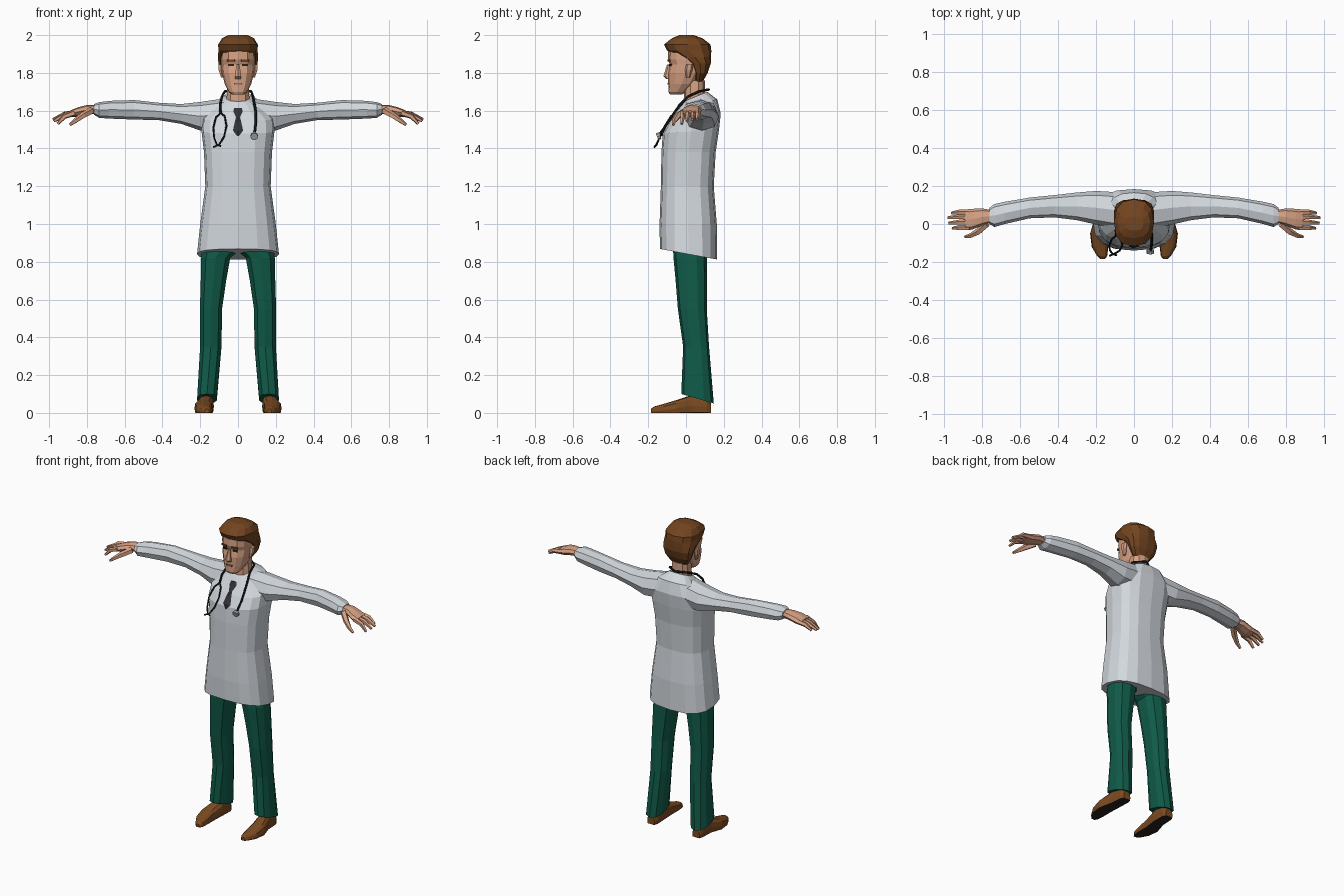
import bpy, bmesh, math
from mathutils import Vector, Matrix

def material(name, r, g, b):
    m = bpy.data.materials.new(name)
    m.diffuse_color = (r, g, b, 1)
    return m

COAT = material("pale_grey_coat", .65, .69, .73)
SKIN = material("skin", .68, .36, .23)
HAIR = material("brown_hair", .17, .058, .014)
GREEN = material("green_trousers", .005, .105, .065)
SHOE = material("brown_leather", .20, .07, .015)
SOLE = material("dark_sole", .02, .016, .014)
BLACK = material("black_rubber", .012, .012, .014)
TIE = material("charcoal_tie", .03, .032, .036)
METAL = material("grey_metal", .42, .43, .45)
LIP = material("dark_skin", .33, .14, .09)

def ring(a0, a1, b0, b1, place, n, e):
    """Superellipse between a0..a1 and b0..b1, put in space by place(a, b, t), t = 0..1 along b."""
    pts = []
    for i in range(n):
        t = 2 * math.pi * i / n - math.pi / 2
        c, s = math.cos(t), math.sin(t)
        u = math.copysign(abs(c) ** e, c)
        v = math.copysign(abs(s) ** e, s)
        a, b = (a0 + a1) / 2 + u * (a1 - a0) / 2, (b0 + b1) / 2 + v * (b1 - b0) / 2
        pts.append(Vector(place(a, b, (v + 1) / 2)))
    return pts

def finish(name, bm, mats, mirror, rule=None):
    bmesh.ops.recalc_face_normals(bm, faces=bm.faces)
    if rule:
        for f in bm.faces:
            f.normal_update()
            f.material_index = rule(f)
    me = bpy.data.meshes.new(name)
    bm.to_mesh(me)
    bm.free()
    for m in mats:
        me.materials.append(m)
    ob = bpy.data.objects.new(name, me)
    bpy.context.collection.objects.link(ob)
    if mirror:
        ob.modifiers.new("mirror", 'MIRROR').use_axis = (True, False, False)
    return ob

def loft(name, rings, mats, mirror=False, rule=None):
    bm = bmesh.new()
    rows = [[bm.verts.new(p) for p in r] for r in rings]
    for r, q in zip(rows, rows[1:]):
        for i in range(len(r)):
            j = (i + 1) % len(r)
            bm.faces.new((r[i], r[j], q[j], q[i]))
    bm.faces.new(rows[0][::-1])
    bm.faces.new(rows[-1])
    return finish(name, bm, mats, mirror, rule)

def upright(zf, zb, x0, x1, y0, y1, n=12, e=.85):
    """Level ring whose height runs from zf at the front to zb at the back."""
    return ring(x0, x1, y0, y1, lambda a, b, t: (a, b, zf + (zb - zf) * t), n, e)

def across(x, z0, z1, y0, y1, n=8, e=.85):
    return ring(y0, y1, z0, z1, lambda a, b, t: (x, a, b), n, e)

def tube(name, pts, radii, mat, n=6, mirror=False):
    pts = [Vector(p) for p in pts]
    rings = []
    for i, p in enumerate(pts):
        d = pts[min(i + 1, len(pts) - 1)] - pts[max(i - 1, 0)]
        q = d.to_track_quat('Z', 'Y')
        r = radii[i] if isinstance(radii, (list, tuple)) else radii
        rings.append([p + q @ Vector((r * math.cos(2 * math.pi * k / n), r * math.sin(2 * math.pi * k / n), 0))
                      for k in range(n)])
    return loft(name, rings, [mat], mirror)

def plate(name, loc, size, angle, mat, mirror=True):
    bm = bmesh.new()
    bmesh.ops.create_cube(bm, size=1, matrix=Matrix.Translation(loc) @ Matrix.Rotation(angle, 4, 'Z')
                          @ Matrix.Diagonal((*size, 1)))
    return finish(name, bm, [mat], mirror)

# Coat body: front height, back height, half width, front y, back y
body = [(.868, .812, .217, -.138, .165), (1.0, 1.0, .2, -.14, .163), (1.2, 1.2, .173, -.133, .147),
        (1.38, 1.38, .18, -.13, .157), (1.48, 1.5, .193, -.123, .175), (1.545, 1.585, .19, -.088, .184),
        (1.60, 1.66, .13, -.05, .165), (1.645, 1.70, .07, -.02, .112)]
loft("coat_body", [upright(f, b, -w, w, y0, y1, 16, .75) for f, b, w, y0, y1 in body], [COAT])

# Sleeves: x, bottom, top, front, back
sleeve = [(.05, 1.50, 1.668, -.03, .165), (.2, 1.495, 1.646, -.003, .174), (.3, 1.53, 1.635, .02, .166),
          (.42, 1.55, 1.642, .035, .152), (.55, 1.553, 1.656, .03, .139), (.68, 1.558, 1.652, .0, .117),
          (.735, 1.562, 1.645, -.016, .105), (.762, 1.578, 1.635, .0, .085)]
loft("sleeve", [across(*s) for s in sleeve], [COAT], True)

# Hands
palm = [(.74, 1.585, 1.63, .01, .072), (.80, 1.58, 1.63, -.008, .082),
        (.85, 1.567, 1.617, -.028, .08), (.89, 1.568, 1.6, -.03, .075)]
loft("palm", [across(*p) for p in palm], [SKIN], True)
for i, (y, tip, drop) in enumerate([(-.019, .955, 1.53), (.009, .975, 1.545), (.037, .98, 1.553), (.062, .96, 1.555)]):
    tube(f"finger_{i + 1}", [(.865, y, 1.588), (.92, y, (1.583 + drop) / 2 + .012), (tip, y - .004, drop)],
         [.016, .014, .008], SKIN, 5, True)
tube("thumb", [(.775, .0, 1.6), (.82, -.04, 1.575), (.86, -.062, 1.547), (.89, -.068, 1.525)],
     [.02, .018, .013, .008], SKIN, 5, True)

# Trousers: front height, back height, inner x, outer x, front y, back y
leg = [(.10, .05, .11, .218, -.025, .147), (.35, .35, .085, .203, -.015, .122), (.55, .55, .082, .204, -.043, .11),
       (.7, .7, .06, .2, -.055, .11), (.82, .82, .038, .198, -.066, .11), (.855, .855, -.002, .195, -.068, .11),
       (.95, .95, -.002, .17, -.07, .11)]
loft("trouser_leg", [upright(*r, 10, .8) for r in leg], [GREEN], True)

# Shoes: y, centre x, half width, top; flattened below with a dark sole
shoe = [(.132, .165, .026, .05), (.11, .165, .037, .085), (.03, .168, .04, .095), (-.05, .183, .048, .068),
        (-.12, .179, .044, .047), (-.168, .168, .027, .034), (-.185, .165, .012, .022)]
loft("shoe", [ring(x - w, x + w, -.02, h, lambda a, b, t, y=y: (a, y, max(b, 0)), 12, .75) for y, x, w, h in shoe],
     [SHOE, SOLE], True, lambda f: int(f.normal.z < -.6))

# Neck and head: height, half width, front y, back y
def stack(name, rows, mat, n=12, e=.85):
    return loft(name, [upright(z, z, -w, w, y0, y1, n, e) for z, w, y0, y1 in rows], [mat])

stack("neck", [(1.58, .068, -.01, .1), (1.66, .063, -.012, .1), (1.76, .058, -.01, .1)], SKIN, 10)
stack("head", [(1.685, .032, -.085, -.02), (1.70, .05, -.093, .0), (1.74, .07, -.094, .05), (1.80, .085, -.096, .09),
               (1.845, .089, -.086, .1), (1.87, .09, -.096, .1), (1.92, .09, -.094, .11), (1.96, .075, -.08, .1)], SKIN)
stack("hair", [(1.755, .06, .045, .09), (1.80, .092, .04, .115), (1.85, .104, .015, .131), (1.885, .106, -.04, .133),
               (1.918, .104, -.1, .134), (1.95, .105, -.117, .13), (1.983, .085, -.075, .088),
               (2.0, .05, -.035, .04)], HAIR, 12, .8)
stack("nose", [(1.845, .009, -.1, -.07), (1.782, .019, -.12, -.07), (1.768, .018, -.106, -.07)], SKIN, 6)
loft("ear", [upright(z, z, .075, x, y0, y1, 6) for z, x, y0, y1 in
             [(1.775, .09, .0, .02), (1.815, .104, -.005, .034), (1.845, .105, .0, .038)]], [SKIN], True)

# Face details
plate("eye", (.036, -.082, 1.842), (.03, .009, .01), .2, SOLE)
plate("eyebrow", (.038, -.09, 1.866), (.042, .009, .01), .22, HAIR)
plate("mouth", (0, -.093, 1.742), (.042, .009, .009), 0, LIP, False)

# Tie lying on the sloping chest: height, half width, chest y
loft("tie", [upright(z, z, -w, w, y - .007, y + .004, 4, 1) for z, w, y in
             [(1.615, .02, -.04), (1.597, .025, -.052), (1.565, .011, -.076), (1.54, .017, -.092),
              (1.495, .027, -.116), (1.465, .005, -.124)]], [TIE])

# Stethoscope: neck tube, forked ear tubes and chest disc
tube("stethoscope_tube", [(-.092, -.062, 1.585), (-.095, -.035, 1.63), (-.085, .01, 1.675), (-.07, .07, 1.702),
                          (0, .12, 1.712), (.07, .07, 1.702), (.08, .01, 1.675), (.093, -.055, 1.6),
                          (.094, -.1, 1.53), (.088, -.138, 1.478)], .007, BLACK)
tube("ear_tube_outer", [(-.092, -.06, 1.588), (-.117, -.08, 1.565), (-.131, -.115, 1.51), (-.126, -.14, 1.455),
                        (-.112, -.158, 1.42), (-.09, -.165, 1.412)], .005, BLACK)
tube("ear_tube_inner", [(-.092, -.06, 1.588), (-.07, -.08, 1.57), (-.061, -.112, 1.52), (-.075, -.14, 1.46),
                        (-.1, -.155, 1.42), (-.13, -.168, 1.407)], .005, BLACK)
tube("chest_disc", [(.086, -.153, 1.462), (.086, -.137, 1.468)], .02, METAL, 10)
